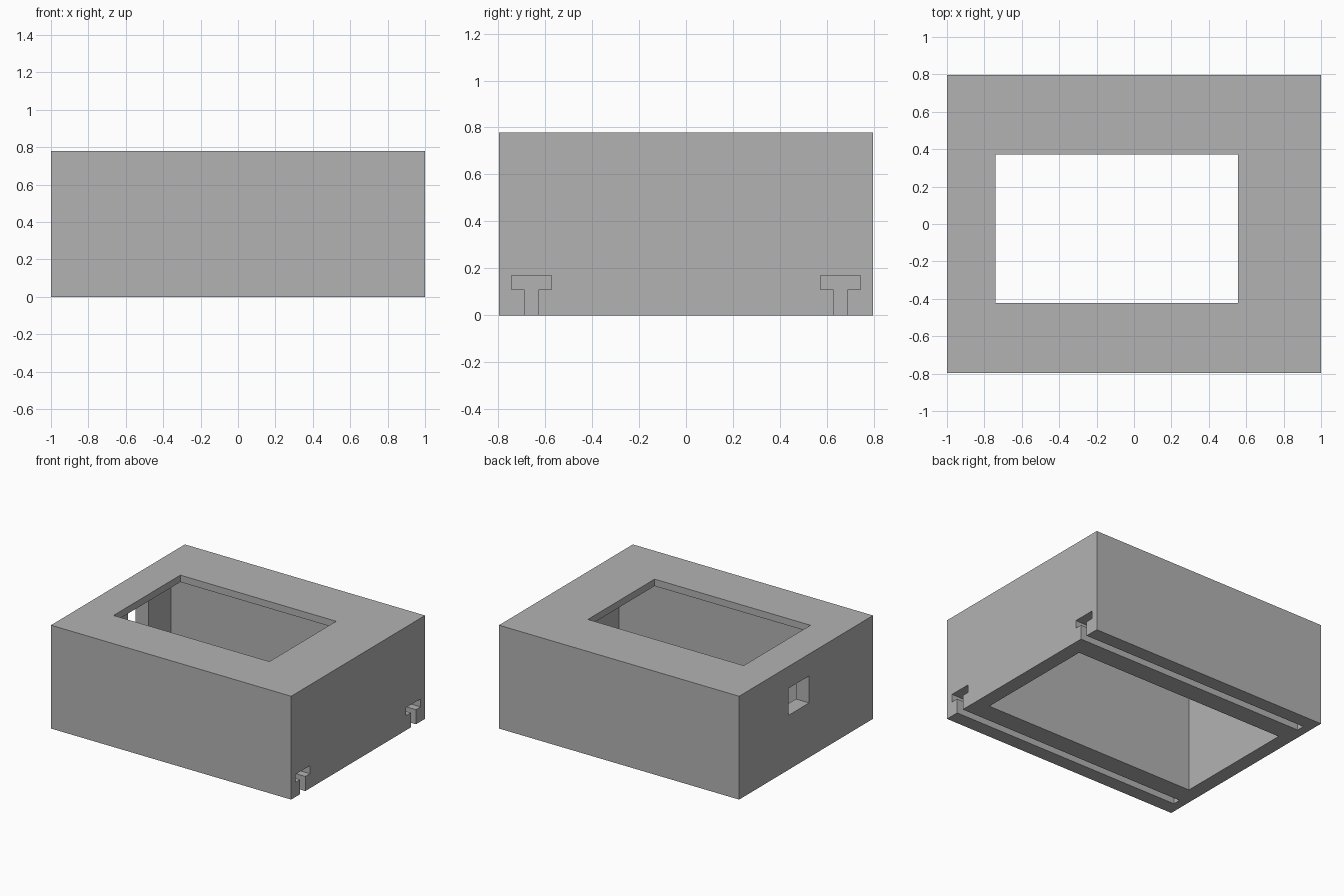
import bpy
import bmesh

cube = bpy.data.objects.get("Cube")
if cube:
    bpy.data.objects.remove(cube, do_unlink=True)

LENGTH, DEPTH, HEIGHT = 2.0, 1.592, 0.778
TOP_THICKNESS = 0.052
OVERSHOOT = 0.1  # how far cutters reach past the body


def prism(name, profile, x0, x1):
    """Extrude a (y, z) profile along x."""
    bm = bmesh.new()
    face = bm.faces.new([bm.verts.new((x0, y, z)) for y, z in profile])
    new = bmesh.ops.extrude_face_region(bm, geom=[face])["geom"]
    verts = [v for v in new if isinstance(v, bmesh.types.BMVert)]
    bmesh.ops.translate(bm, verts=verts, vec=(x1 - x0, 0, 0))
    bmesh.ops.recalc_face_normals(bm, faces=bm.faces)
    mesh = bpy.data.meshes.new(name)
    bm.to_mesh(mesh)
    bm.free()
    obj = bpy.data.objects.new(name, mesh)
    bpy.context.collection.objects.link(obj)
    return obj


def box(name, x0, x1, y0, y1, z0, z1):
    return prism(name, [(y0, z0), (y1, z0), (y1, z1), (y0, z1)], x0, x1)


def t_slot(name, center):
    """T-shaped mounting channel, open below and at the +x end."""
    stem, head, shoulder, top = 0.03, 0.085, 0.11, 0.17
    half = [(stem, -OVERSHOOT), (stem, shoulder), (head, shoulder), (head, top)]
    profile = half + [(-y, z) for y, z in reversed(half)]
    return prism(name, [(center + y, z) for y, z in profile],
                 -0.933, LENGTH / 2 + OVERSHOOT)


# Material
grey = bpy.data.materials.new("plain grey")
grey.use_nodes = True
color = (0.45, 0.45, 0.45, 1)
grey.diffuse_color = color
grey.node_tree.nodes["Principled BSDF"].inputs["Base Color"].default_value = color

# Housing block
housing = box("housing", -LENGTH / 2, LENGTH / 2, -DEPTH / 2, DEPTH / 2, 0, HEIGHT)
housing.data.materials.append(grey)

# Cavity, display opening, side port and mounting slots
cutters = [
    box("cavity_cutter", -0.89, 0.89, -0.477, 0.477, -OVERSHOOT, HEIGHT - TOP_THICKNESS),
    box("display_cutter", -0.741, 0.557, -0.422, 0.372, HEIGHT / 2, HEIGHT + OVERSHOOT),
    box("port_cutter", -LENGTH / 2 - OVERSHOOT, -0.8, -0.036, 0.208, 0.41, 0.613),
    t_slot("front_slot_cutter", -0.658),
    t_slot("back_slot_cutter", 0.658),
]

bpy.context.view_layer.objects.active = housing
for cutter in cutters:
    cutter.hide_render = True
    cut = housing.modifiers.new(cutter.name, "BOOLEAN")
    cut.operation = "DIFFERENCE"
    cut.solver = "EXACT"
    cut.object = cutter
    bpy.ops.object.modifier_apply(modifier=cut.name)
    bpy.data.objects.remove(cutter, do_unlink=True)
